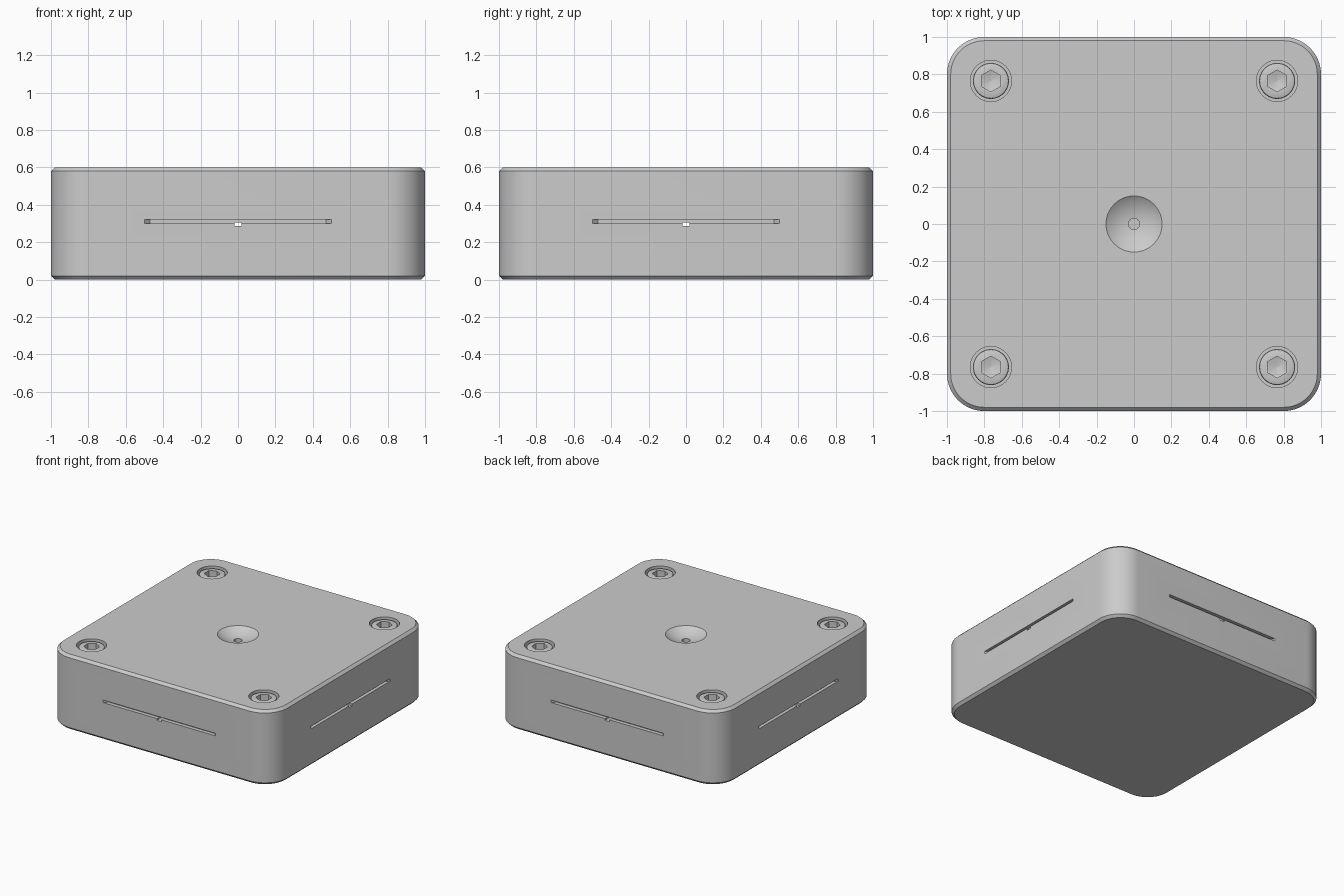
import bpy, bmesh
from math import pi, cos, sin
from mathutils import Matrix

if "Cube" in bpy.data.objects:
    bpy.data.objects.remove(bpy.data.objects["Cube"])


def loft(name, rings, smooth=True):
    """Closed solid through a stack of equal-length point rings."""
    bm = bmesh.new()
    rows = [[bm.verts.new(p) for p in ring] for ring in rings]
    n = len(rows[0])
    for a, b in zip(rows, rows[1:]):
        for i in range(n):
            j = (i + 1) % n
            bm.faces.new((a[i], a[j], b[j], b[i]))
    bm.faces.new(rows[0][::-1])
    bm.faces.new(rows[-1])
    bmesh.ops.recalc_face_normals(bm, faces=bm.faces)
    mesh = bpy.data.meshes.new(name)
    bm.to_mesh(mesh)
    bm.free()
    ob = bpy.data.objects.new(name, mesh)
    bpy.context.collection.objects.link(ob)
    return ob


def circle(r, z, n, x=0, y=0, phase=0.0):
    return [(x + r * cos(phase + 2 * pi * i / n), y + r * sin(phase + 2 * pi * i / n), z)
            for i in range(n)]


def lathe(name, profile, n=48, x=0, y=0, phase=0.0):
    return loft(name, [circle(r, z, n, x, y, phase) for r, z in profile])


def rounded_square(half, r, z, seg=14):
    pts = []
    for q, (sx, sy) in enumerate([(1, 1), (-1, 1), (-1, -1), (1, -1)]):
        for k in range(seg + 1):
            a = q * pi / 2 + k * pi / 2 / seg
            pts.append((sx * (half - r) + r * cos(a), sy * (half - r) + r * sin(a), z))
    return pts


def rect(w, y, z0, z1):
    return [(-w, y, z0), (w, y, z0), (w, y, z1), (-w, y, z1)]


def cut(ob, cutter):
    cutter.hide_render = True
    mod = ob.modifiers.new("cut", "BOOLEAN")
    mod.operation = "DIFFERENCE"
    mod.solver = "EXACT"
    mod.object = cutter
    bpy.context.view_layer.objects.active = ob
    bpy.ops.object.modifier_apply(modifier=mod.name)
    bpy.data.objects.remove(cutter)


def smooth(ob):
    bpy.ops.object.select_all(action="DESELECT")
    ob.select_set(True)
    bpy.context.view_layer.objects.active = ob
    bpy.ops.object.shade_smooth_by_angle(angle=pi / 6)


# Block with rounded corners and chamfered rims
body = loft("body", [rounded_square(0.98, 0.18, 0), rounded_square(1, 0.2, 0.02),
                     rounded_square(1, 0.2, 0.58), rounded_square(0.98, 0.18, 0.6)])

# Shallow spherical dish in the top
R, depth = 0.25, 0.05
centre = 0.6 - depth + R
dish = []
for k in range(9):
    a = 0.1 + 0.62 * k / 8
    dish.append((R * sin(a), centre - R * cos(a)))
cut(body, lathe("dish_cutter", dish))

# Two crossing channels right through the block, and the centre bore meeting them
for turn in (0, pi / 2):
    channel = loft("channel_cutter", [rect(0.02, -1.1, 0.285, 0.306), rect(0.02, 1.1, 0.285, 0.306)])
    channel.data.transform(Matrix.Rotation(turn, 4, "Z"))
    cut(body, channel)
cut(body, lathe("bore_cutter", [(0.03, 0.295), (0.03, 0.58)], 24))

# Thin slot on each side, ends sloping inward
for k in range(4):
    slot = loft("slot_cutter", [rect(0.51, -1.01, 0.3, 0.32), rect(0.47, -0.97, 0.3, 0.32)])
    slot.data.transform(Matrix.Rotation(k * pi / 2, 4, "Z"))
    cut(body, slot)

# Counterbored corner screws with hex sockets
for x in (-0.765, 0.765):
    for y in (-0.765, 0.765):
        cut(body, lathe("counterbore_cutter", [(0.11, 0.47), (0.11, 0.65)], 48, x, y))
        screw = lathe("corner_screw", [(0.096, 0.465), (0.096, 0.58), (0.093, 0.587), (0.086, 0.59)],
                      48, x, y)
        cut(screw, lathe("socket_cutter", [(0.004, 0.515), (0.058, 0.53), (0.058, 0.65)], 6, x, y, pi / 6))
        smooth(screw)
smooth(body)
